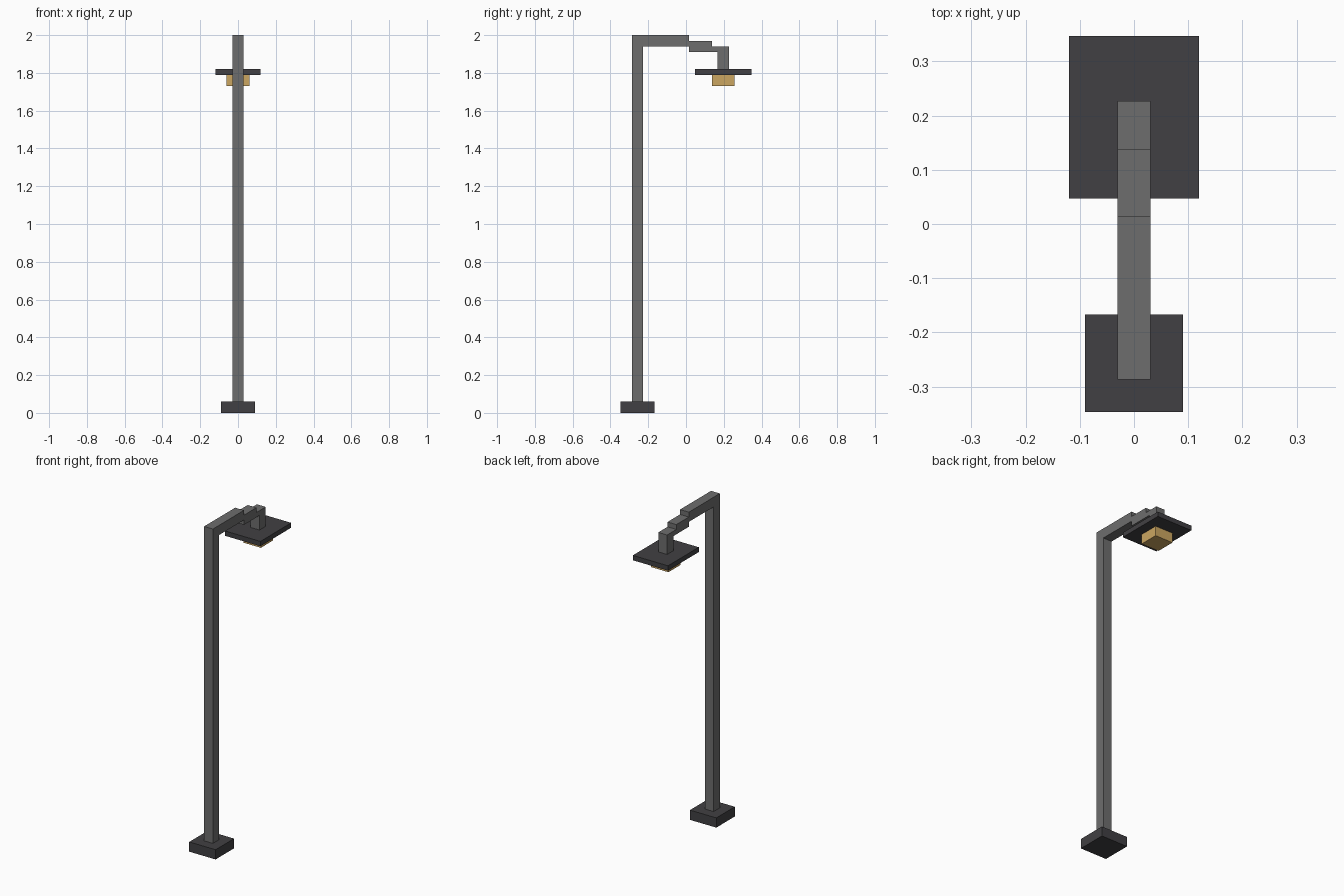
import bpy, bmesh

if "Cube" in bpy.data.objects:
    bpy.data.objects.remove(bpy.data.objects["Cube"])


def material(name, rgb):
    m = bpy.data.materials.new(name)
    m.diffuse_color = (*rgb, 1)
    m.use_nodes = True
    m.node_tree.nodes["Principled BSDF"].inputs["Base Color"].default_value = m.diffuse_color
    return m


grey = material("grey metal", (0.155, 0.155, 0.155))
dark = material("dark metal", (0.053, 0.051, 0.056))
warm = material("warm lamp", (0.60, 0.38, 0.12))


def obj_from(bm, name, mat):
    bmesh.ops.recalc_face_normals(bm, faces=bm.faces)
    me = bpy.data.meshes.new(name)
    bm.to_mesh(me)
    bm.free()
    me.materials.append(mat)
    bpy.context.collection.objects.link(bpy.data.objects.new(name, me))


def box(name, half_x, y, z, mat):
    bm = bmesh.new()
    bmesh.ops.create_cube(bm, size=1)
    for v in bm.verts:
        v.co = (v.co.x * 2 * half_x,
                y[0] if v.co.y < 0 else y[1],
                z[0] if v.co.z < 0 else z[1])
    obj_from(bm, name, mat)


def side_profile(name, half_x, pts, mat):
    # extrude a (y, z) outline across x
    bm = bmesh.new()
    face = bm.faces.new([bm.verts.new((-half_x, y, z)) for y, z in pts])
    new = bmesh.ops.extrude_face_region(bm, geom=[face])["geom"]
    bmesh.ops.translate(bm, vec=(2 * half_x, 0, 0),
                        verts=[g for g in new if isinstance(g, bmesh.types.BMVert)])
    obj_from(bm, name, mat)


# Foot and upright
box("base", 0.09, (-0.347, -0.167), (0, 0.06), dark)
box("pole", 0.03, (-0.287, -0.227), (0.06, 1.94), grey)

# Stepped arm
box("upper_arm", 0.03, (-0.287, 0.015), (1.94, 2.0), grey)
box("middle_arm", 0.03, (0.015, 0.137), (1.91, 1.97), grey)
side_profile("hanger", 0.03, [(0.137, 1.94), (0.137, 1.91), (0.167, 1.91),
                              (0.167, 1.82), (0.227, 1.82), (0.227, 1.94)], grey)

# Lamp head
box("shade", 0.12, (0.047, 0.347), (1.79, 1.82), dark)
box("lamp", 0.06, (0.137, 0.257), (1.73, 1.79), warm)
